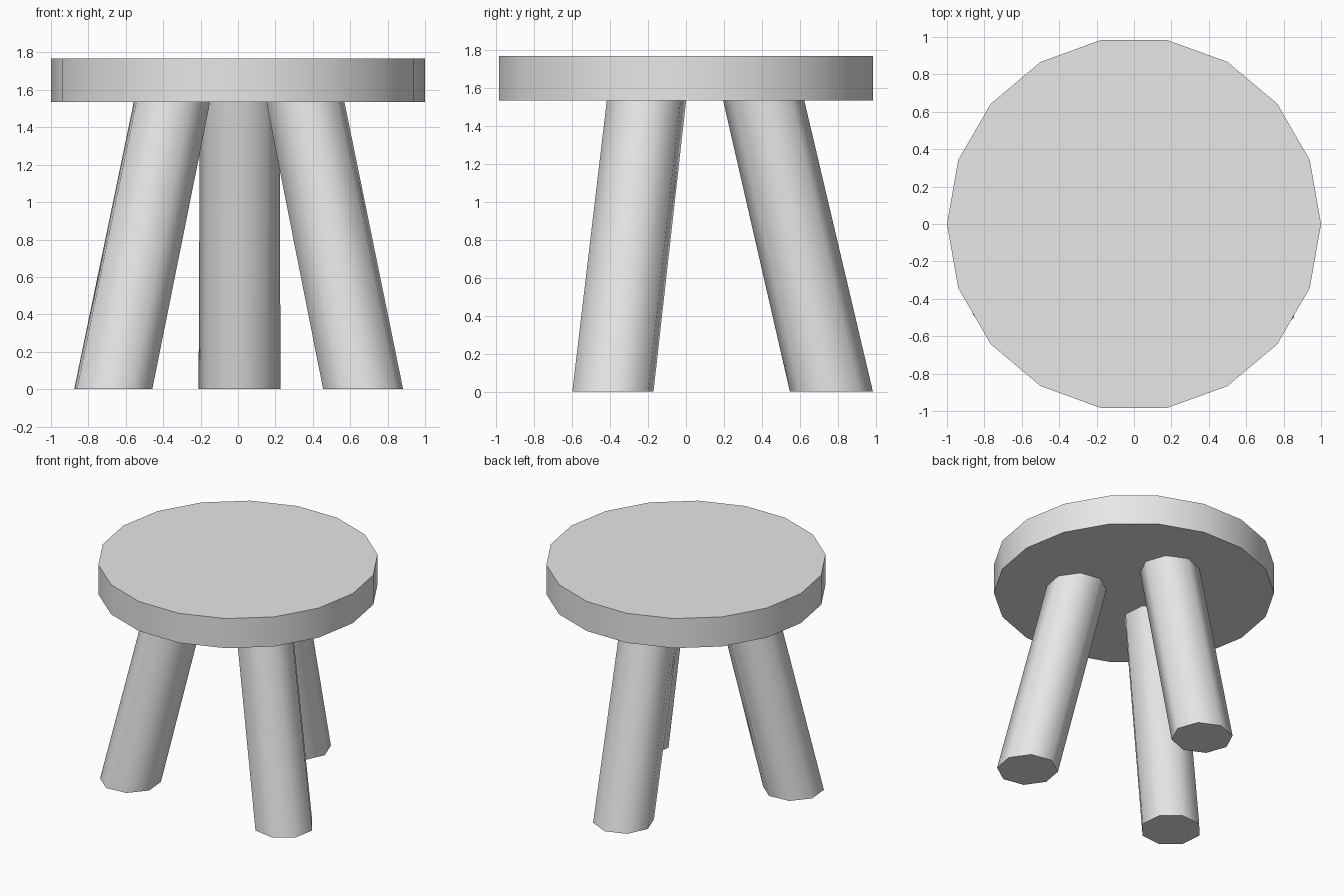
import bpy, bmesh, math

if "Cube" in bpy.data.objects:
    bpy.data.objects.remove(bpy.data.objects["Cube"])

grey = bpy.data.materials.new("light grey")
grey.diffuse_color = (0.8, 0.8, 0.8, 1.0)
grey.use_nodes = True
grey.node_tree.nodes["Principled BSDF"].inputs["Base Color"].default_value = grey.diffuse_color


def prism(name, sides, bottom, top, r_bottom, r_top, phase):
    """Leaning prism with level ends and smooth sides."""
    bm = bmesh.new()
    rings = []
    for (cx, cy, cz), r in ((bottom, r_bottom), (top, r_top)):
        ring = []
        for i in range(sides):
            a = math.radians(phase) + 2 * math.pi * i / sides
            ring.append(bm.verts.new((cx + r * math.cos(a), cy + r * math.sin(a), cz)))
        rings.append(ring)
    low, high = rings
    bm.faces.new(low[::-1])
    bm.faces.new(high)
    for i in range(sides):
        j = (i + 1) % sides
        bm.faces.new((low[i], low[j], high[j], high[i]))
    mesh = bpy.data.meshes.new(name)
    bm.to_mesh(mesh)
    bm.free()
    mesh.materials.append(grey)
    obj = bpy.data.objects.new(name, mesh)
    bpy.context.collection.objects.link(obj)
    bpy.ops.object.select_all(action='DESELECT')
    obj.select_set(True)
    bpy.context.view_layer.objects.active = obj
    bpy.ops.object.shade_smooth_by_angle(angle=math.radians(50))
    return obj


# Round seat
prism("seat", 18, (0, 0, 1.535), (0, 0, 1.768), 1.0, 1.0, 0)

# Three splayed eight-sided legs, each turned a third of a circle
legs = (
    ("front_right_leg", (0.669, -0.385), (0.360, -0.208), 12.4),
    ("back_leg", (0.008, 0.766), (0.010, 0.409), 132.4),
    ("front_left_leg", (-0.667, -0.385), (-0.353, -0.208), 252.4),
)
for name, foot, head, phase in legs:
    prism(name, 8, (*foot, 0), (*head, 1.536), 0.219, 0.214, phase)
